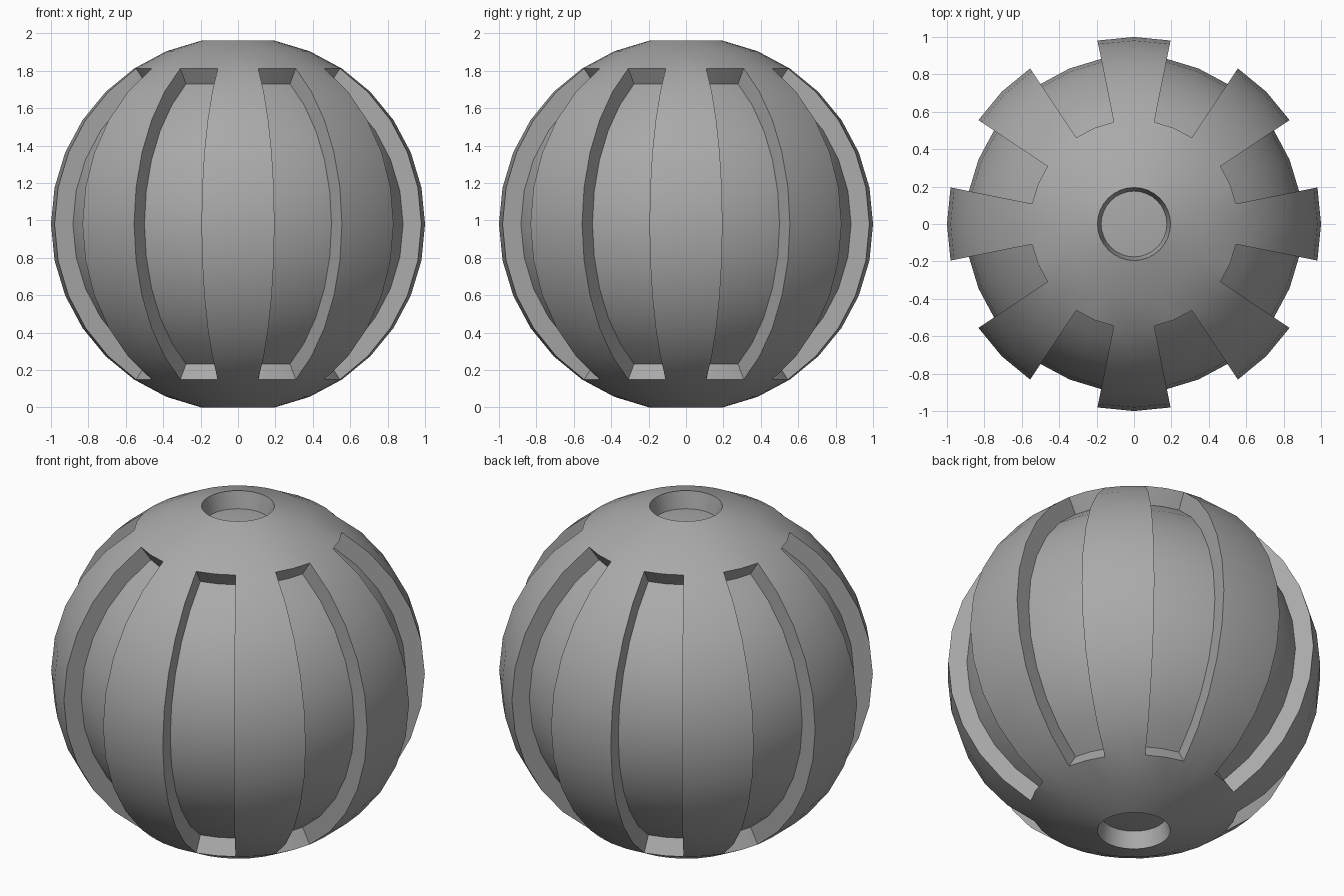
import bpy
import bmesh
import math

SEGMENTS, RINGS = 32, 16
STEP = math.pi / RINGS          # angle of one ring or segment
FLOOR_SCALE = 0.9               # recesses sink to this share of the radius

cube = bpy.data.objects.get("Cube")
if cube:
    bpy.data.objects.remove(cube, do_unlink=True)

grey = bpy.data.materials.new("mid_grey")
grey.use_nodes = True
colour = (0.4, 0.4, 0.4, 1)
grey.diffuse_color = colour
grey.node_tree.nodes["Principled BSDF"].inputs["Base Color"].default_value = colour


def is_recessed(face):
    """Pole caps, and every second pair of columns between rings 3 and 13."""
    if len(face.verts) == 3:
        return True
    c = face.calc_center_median()
    ring = math.acos(c.z / c.length) / STEP
    column = (math.atan2(c.y, c.x) / STEP) % 4
    return 3 < ring < RINGS - 3 and 1 < column < 3


# Ball with sunken grooves and round pole sockets
bm = bmesh.new()
bmesh.ops.create_uvsphere(bm, u_segments=SEGMENTS, v_segments=RINGS, radius=1)
recessed = [f for f in bm.faces if is_recessed(f)]
result = bmesh.ops.extrude_face_region(bm, geom=recessed)
for v in result["geom"]:
    if isinstance(v, bmesh.types.BMVert):
        v.co *= FLOOR_SCALE
leftover = [f for f in recessed if f.is_valid]
if leftover:
    bmesh.ops.delete(bm, geom=leftover, context="FACES")
bmesh.ops.recalc_face_normals(bm, faces=bm.faces[:])

# Stand the ball on the rim of its lower socket
bmesh.ops.translate(bm, verts=bm.verts[:], vec=(0, 0, math.cos(STEP)))

mesh = bpy.data.meshes.new("grooved_ball")
bm.to_mesh(mesh)
bm.free()
mesh.materials.append(grey)
mesh.shade_smooth()
mesh.set_sharp_from_angle(angle=math.radians(30))
ball = bpy.data.objects.new("grooved_ball", mesh)
bpy.context.collection.objects.link(ball)
